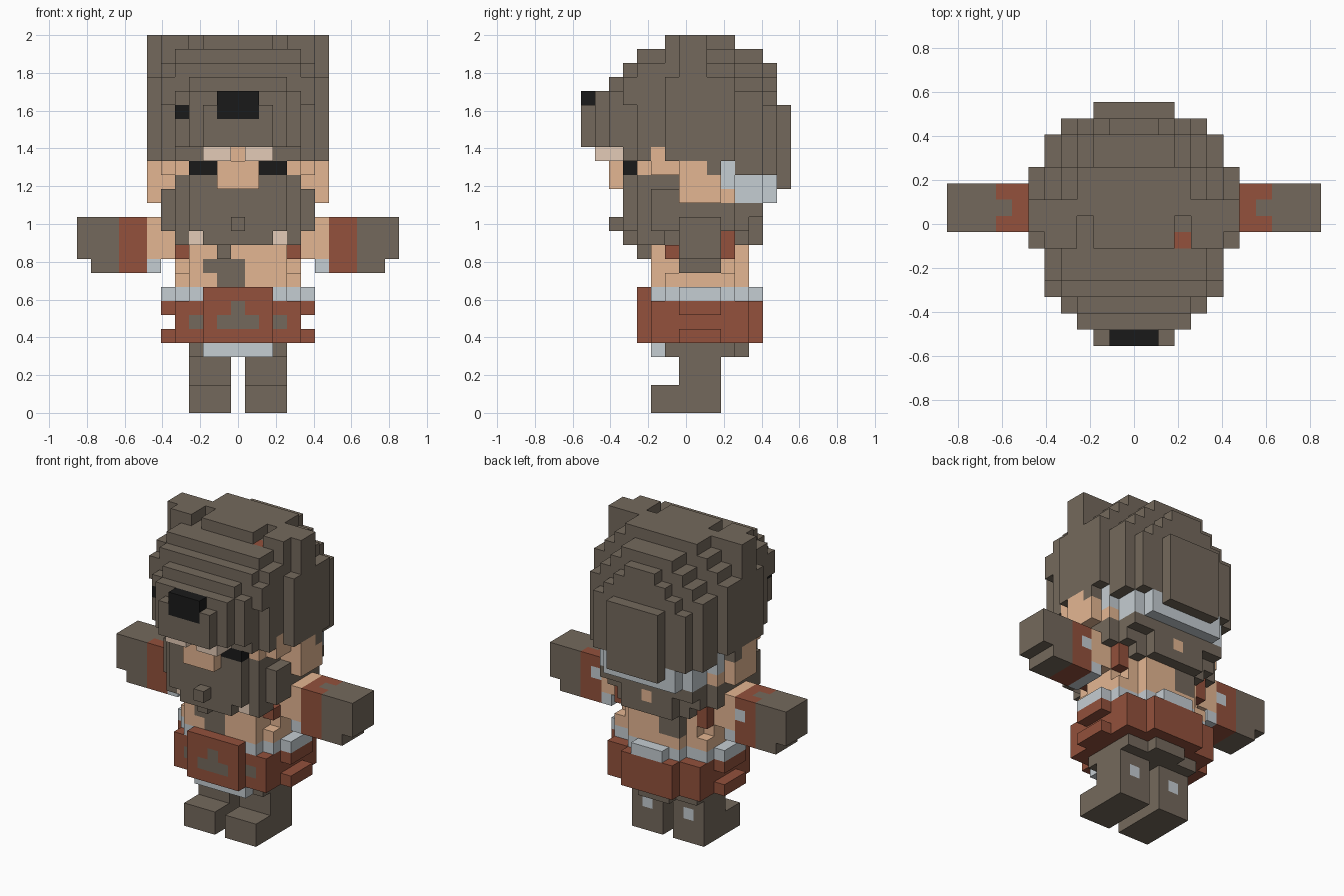
import bpy, bmesh

if "Cube" in bpy.data.objects:
    bpy.data.objects.remove(bpy.data.objects["Cube"])

U = 2 / 27          # edge of one cube
cells = {}          # (x, y, z) -> (part, colour)

def lin(c):
    c /= 255
    return c / 12.92 if c <= 0.04045 else ((c + 0.055) / 1.055) ** 2.4

PALETTE = {"brown_fur": (116, 105, 92), "skin": (228, 182, 146), "red_leather": (147, 81, 60),
           "pale_cloth": (197, 205, 210), "black": (26, 26, 26), "pale_skin": (228, 203, 183)}
NAMES = list(PALETTE)
mats = []
for n, rgb in PALETTE.items():
    m = bpy.data.materials.new(n)
    m.diffuse_color = (*[lin(c) for c in rgb], 1)
    m.use_nodes = True
    m.node_tree.nodes["Principled BSDF"].inputs["Base Color"].default_value = m.diffuse_color
    mats.append(m)

def box(part, col, xs, ys, zs, mirror=False, keep=None):
    """Fill an inclusive range of cubes, optionally on both sides."""
    for x in range(xs[0], xs[1] + 1):
        for y in range(ys[0], ys[1] + 1):
            for z in range(zs[0], zs[1] + 1):
                if keep is None or keep(x, y, z):
                    for s in ((1, -1) if mirror else (1,)):
                        cells[(s * x, y, z)] = (part, col)

def clear(xs, ys, zs):
    for x in range(xs[0], xs[1] + 1):
        for y in range(ys[0], ys[1] + 1):
            for z in range(zs[0], zs[1] + 1):
                cells.pop((x, y, z), None)
                cells.pop((-x, y, z), None)

def paint(col, *pts):
    for p in pts:
        if p in cells:
            cells[p] = (cells[p][0], col)

def body_round(x, y, z):
    # stepped oval for chest, centred on y = 1
    return abs(x) + abs(y - 1) <= 5

# legs, feet and trousers
box("legs", "brown_fur", (1, 3), (0, 2), (0, 4), True)
box("feet", "brown_fur", (1, 3), (-2, 2), (0, 1), True)
box("trousers", "brown_fur", (-3, 3), (-1, 3), (4, 4))
box("trousers", "brown_fur", (-1, 1), (4, 4), (4, 4))
box("loincloth", "pale_cloth", (-2, 2), (-2, -2), (4, 4))
paint("pale_cloth", (2, 2, 2), (-2, 2, 2))

# belt with cloth rim
box("belt", "red_leather", (-4, 4), (-2, 4), (5, 7))
box("belt", "pale_cloth", (-3, 3), (-1, 3), (5, 5))
box("belt", "red_leather", (-2, 2), (-3, -2), (5, 8))
box("belt", "red_leather", (-2, 2), (5, 5), (5, 7))
for z in (5, 7):
    box("belt", "red_leather", (5, 5), (0, 2), (z, z), True)
box("cloth_rim", "pale_cloth", (-4, 4), (-1, 4), (8, 8), keep=body_round)
box("cloth_rim", "pale_cloth", (3, 3), (-2, -1), (8, 8), True)
box("cloth_rim", "pale_cloth", (5, 5), (0, 2), (8, 8), True)
box("cloth_rim", "pale_cloth", (-1, 1), (5, 5), (8, 8))
box("cloth_rim", "pale_cloth", (4, 4), (-1, 3), (8, 8), True)
paint("brown_fur", (-1, -3, 6), (0, -3, 6), (1, -3, 6), (0, -3, 7), (3, -2, 6), (-3, -2, 6))

# torso with chest hair and straps
box("torso", "skin", (-4, 4), (-2, 4), (9, 12), keep=body_round)
box("torso", "skin", (1, 3), (-2, -1), (9, 11), True)
box("torso", "skin", (4, 4), (-1, 3), (9, 9), True)
paint("brown_fur", (-1, -2, 9), (0, -2, 9), (-2, -2, 10), (-1, -2, 10), (0, -2, 10), (-1, -2, 11))
paint("brown_fur", *[(x, y, z) for x in (-2, -1) for y in (3, 4) for z in (10, 11)])
box("straps", "red_leather", (4, 4), (-1, -1), (11, 11), True)
box("straps", "red_leather", (4, 4), (3, 3), (11, 12), True)

# arms: shoulder, cuff, mitten
box("arms", "skin", (4, 6), (0, 2), (11, 13), True)
box("arms", "pale_cloth", (6, 6), (0, 2), (10, 10), True)
box("cuffs", "red_leather", (7, 8), (0, 2), (10, 13), True)
box("mittens", "brown_fur", (9, 11), (0, 2), (11, 13), True)
box("mittens", "brown_fur", (9, 10), (0, 2), (10, 10), True)
for s in (1, -1):
    paint("brown_fur", (s * 8, 1, 13))
    paint("pale_cloth", (s * 7, 2, 12))

# hood plan: half width and highest cube for each row from front to back
HALF = dict(zip(range(-7, 8), (2, 3, 4, 5, 5, 5, 6, 6, 6, 6, 6, 5, 5, 4, 2)))
TOP = dict(zip(range(-7, 8), (21, 22, 23, 24, 25, 25, 26, 26, 26, 26, 26, 25, 25, 24, 21)))

def head_round(x, y, z):
    return abs(x) <= min(5, HALF[y])

def lining_round(x, y, z):
    return abs(x) <= min(5, HALF[y] - 1)

# head, beard and back hair
box("head", "skin", (-5, 5), (-3, 3), (15, 18), keep=head_round)
box("head", "skin", (-4, 4), (4, 5), (15, 18))
box("head", "skin", (-3, 3), (-4, -4), (16, 18))
box("nose", "skin", (-1, 1), (-5, -5), (16, 17))
box("ears", "skin", (6, 6), (0, 2), (15, 17), True)
box("eyes", "black", (2, 3), (-4, -4), (17, 17), True)
box("beard", "brown_fur", (-5, 5), (-3, -1), (13, 15))
box("beard", "brown_fur", (-3, 3), (-4, -4), (13, 15))
box("beard", "brown_fur", (2, 3), (-4, -4), (16, 16), True)
clear((5, 5), (-3, -1), (16, 16))
clear((5, 5), (-3, -3), (12, 17))
box("beard", "brown_fur", (4, 4), (-3, -1), (16, 16), True)
box("beard", "brown_fur", (-3, 3), (-3, -1), (12, 12))
box("beard", "brown_fur", (-2, 2), (-4, -4), (12, 12))
box("beard", "brown_fur", (4, 4), (-3, -2), (12, 12), True)
box("beard", "brown_fur", (-1, -1), (-3, -3), (11, 11))
box("beard", "brown_fur", (0, 0), (-5, -5), (13, 13))
paint("pale_skin", (3, -3, 12), (-3, -3, 12))
box("back_hair", "brown_fur", (-4, 4), (0, 4), (13, 14))
box("back_hair", "brown_fur", (5, 5), (0, 3), (14, 14), True)
box("back_hair", "brown_fur", (-4, 4), (5, 5), (14, 14))
box("back_hair", "brown_fur", (-2, 2), (5, 5), (12, 13))
box("back_hair", "brown_fur", (-3, 3), (4, 4), (12, 12))
box("back_hair", "brown_fur", (5, 5), (3, 3), (13, 13), True)
paint("skin", (0, 5, 13))

# hood lining
box("hood_lining", "pale_cloth", (-5, 5), (3, 6), (16, 16), keep=lining_round)
box("hood_lining", "pale_cloth", (-5, 5), (4, 6), (15, 15), keep=lining_round)
box("hood_lining", "pale_cloth", (5, 5), (3, 3), (16, 17), True)

# animal hood
def hood(x, y, z):
    ax = abs(x)
    low = 19 if y <= -5 else 18 if y < 2 or (y < 4 and ax < 6) else 17 if y < 7 else 16
    if (ax, y) == (6, 3):
        low = 18
    if (ax, y) == (5, -4):
        low = 22
    if y in (-4, -3, -2) and z == 18 and ax <= (2 if y < -2 else 5):
        return False
    top = TOP[y]
    if 2 <= y <= 6:                       # rounded back
        top -= max(0, ax - HALF[y] + 3)
    elif y > -2:                          # sides beside the ears
        top = min(top, {5: 25, 6: 23}.get(ax, 26))
    elif ax == HALF[y] and y > -6:        # stepped brow
        top -= 1
    return ax <= HALF[y] and low <= z <= top

box("hood", "brown_fur", (-6, 6), (-7, 7), (16, 26), keep=hood)
box("hood_ears", "brown_fur", (6, 6), (0, 1), (23, 26), True)
box("hood_ears", "brown_fur", (4, 5), (-1, 1), (23, 26), True)
clear((3, 3), (-1, 0), (26, 26))
paint("red_leather", (3, -1, 25))
box("hood_nose", "black", (-1, 1), (-7, -7), (21, 22))
paint("black", (-4, -5, 21))
box("teeth", "pale_skin", (1, 2), (-6, -5), (18, 18), True)

# turn cubes into one surface per part, with outer faces only
DIRS = [(1, 0, 0), (-1, 0, 0), (0, 1, 0), (0, -1, 0), (0, 0, 1), (0, 0, -1)]
parts = {}
for p, (part, col) in cells.items():
    parts.setdefault(part, []).append((p, col))
for part, items in parts.items():
    bm = bmesh.new()
    for p, col in items:
        for d in DIRS:
            if (p[0] + d[0], p[1] + d[1], p[2] + d[2]) in cells:
                continue
            a = [abs(v) for v in d].index(1)
            b, c = (a + 1) % 3, (a + 2) % 3
            verts = []
            for i, j in ((-1, -1), (1, -1), (1, 1), (-1, 1))[::d[a]]:
                q = [p[0], p[1], p[2] + 0.5]
                q[a] += d[a] * 0.5
                q[b] += i * 0.5
                q[c] += j * 0.5
                verts.append(bm.verts.new([v * U for v in q]))
            bm.faces.new(verts).material_index = NAMES.index(col)
    bmesh.ops.remove_doubles(bm, verts=bm.verts, dist=U * 0.01)
    me = bpy.data.meshes.new(part)
    bm.to_mesh(me)
    bm.free()
    for m in mats:
        me.materials.append(m)
    bpy.context.collection.objects.link(bpy.data.objects.new(part, me))
